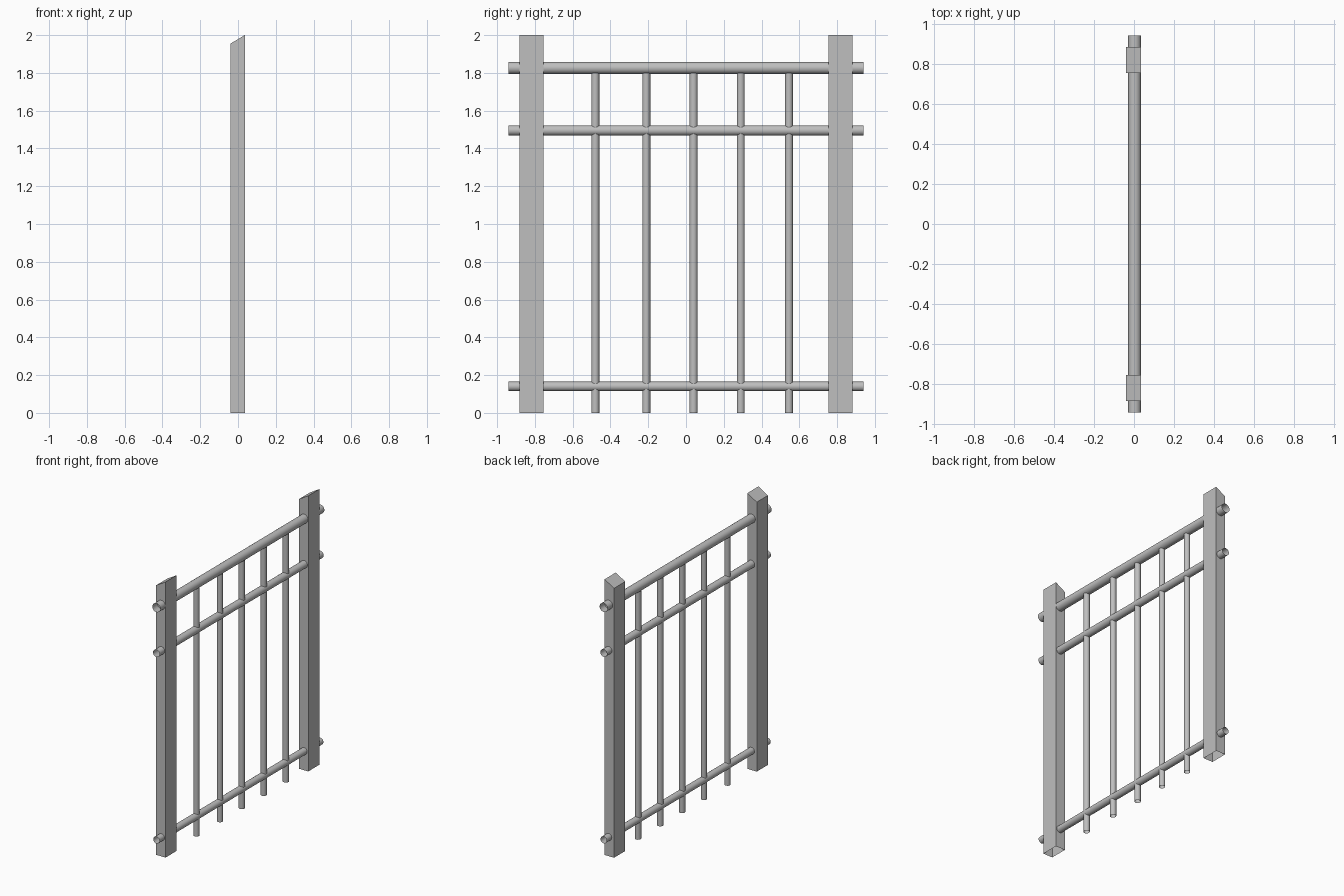
import bpy, bmesh, math
from mathutils import Matrix

cube = bpy.data.objects.get("Cube")
if cube:
    bpy.data.objects.remove(cube, do_unlink=True)

steel = bpy.data.materials.new("grey_steel")
steel.use_nodes = True
grey = (0.52, 0.52, 0.52, 1)
steel.diffuse_color = grey
steel.node_tree.nodes["Principled BSDF"].inputs["Base Color"].default_value = grey

AXIS_X = 0.003


def add_object(name, bm):
    mesh = bpy.data.meshes.new(name)
    bm.to_mesh(mesh)
    bm.free()
    mesh.materials.append(steel)
    obj = bpy.data.objects.new(name, mesh)
    bpy.context.collection.objects.link(obj)
    return obj


def tube(name, radius, length, place):
    """Open-ended round tube, made along z and then placed."""
    bm = bmesh.new()
    bmesh.ops.create_cone(bm, cap_ends=False, segments=24, radius1=radius,
                          radius2=radius, depth=length, matrix=place)
    for face in bm.faces:
        face.smooth = True
    return add_object(name, bm)


# Square posts with a sloping top and an open foot
def post(name, y):
    bm = bmesh.new()
    bmesh.ops.create_cube(bm, size=1, matrix=Matrix.Translation((-0.002, y, 1))
                          @ Matrix.Diagonal((0.076, 0.128, 2, 1)))
    for v in bm.verts:
        if v.co.z > 1 and v.co.x < 0:
            v.co.z = 1.955
    foot = [f for f in bm.faces if f.normal.z < -0.9]
    bmesh.ops.delete(bm, geom=foot, context='FACES_ONLY')
    add_object(name, bm)


post("front_post", -0.818)
post("back_post", 0.818)

# Horizontal rails passing through both posts
turn = Matrix.Rotation(math.radians(90), 4, 'X')
for name, z, radius in (("top_rail", 1.826, 0.032),
                        ("middle_rail", 1.495, 0.027),
                        ("bottom_rail", 0.14, 0.025)):
    tube(name, radius, 1.88, Matrix.Translation((AXIS_X, 0, z)) @ turn)

# Upright pickets from the ground to the top rail
for i, y in enumerate((-0.48, -0.21, 0.04, 0.29, 0.545)):
    tube(f"picket_{i + 1}", 0.021, 1.8, Matrix.Translation((AXIS_X, y, 0.9)))
